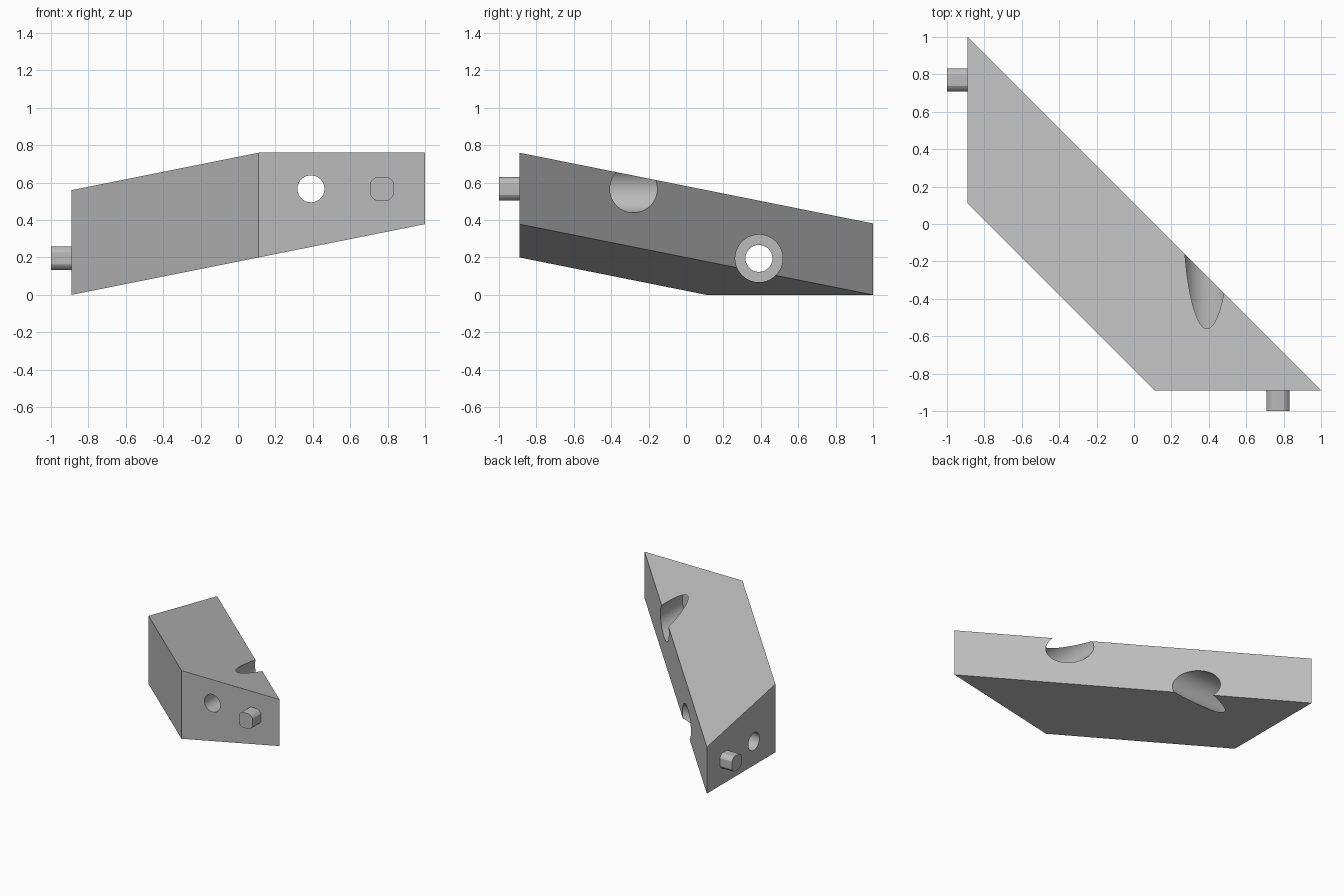
import bpy, bmesh, math
from mathutils import Matrix, Vector

if "Cube" in bpy.data.objects:
    bpy.data.objects.remove(bpy.data.objects["Cube"], do_unlink=True)

GREY = (0.5, 0.5, 0.5, 1)
mat = bpy.data.materials.new("plain grey")
mat.use_nodes = True
mat.diffuse_color = GREY
mat.node_tree.nodes["Principled BSDF"].inputs["Base Color"].default_value = GREY

WALL = -0.89    # outer mounting planes, in x and in y
SEAT = -0.69    # floor of the counterbores
HIGH, LOW = 0.567, 0.195    # heights of the two fixing rows


def make_object(name, bm):
    bmesh.ops.recalc_face_normals(bm, faces=bm.faces)
    mesh = bpy.data.meshes.new(name)
    bm.to_mesh(mesh)
    bm.free()
    mesh.materials.append(mat)
    obj = bpy.data.objects.new(name, mesh)
    bpy.context.collection.objects.link(obj)
    return obj


def prism(name, outline, start, end, axis, across, height):
    """Extrude a 2D outline along y or x, from start to end."""
    def place(u, v, d):
        return (across + u, d, height + v) if axis == "y" else (d, across + u, height + v)
    bm = bmesh.new()
    a, b = ([bm.verts.new(place(u, v, d)) for u, v in outline] for d in (start, end))
    bm.faces.new(a)
    bm.faces.new(b)
    for i in range(len(a)):
        j = (i + 1) % len(a)
        bm.faces.new((a[i], a[j], b[j], b[i]))
    return make_object(name, bm)


def circle(radius, flat=None, n=64):
    """Circle, optionally trimmed to four flats."""
    flat = flat or radius
    def trim(c):
        return max(-flat, min(flat, c))
    return [(trim(radius * math.cos(math.tau * i / n)),
             trim(radius * math.sin(math.tau * i / n))) for i in range(n)]


def smooth(obj):
    bpy.ops.object.select_all(action="DESELECT")
    obj.select_set(True)
    bpy.context.view_layer.objects.active = obj
    bpy.ops.object.shade_smooth_by_angle(angle=math.radians(20))


# Diagonal block: top slopes along y, underside slopes along x
plan = [(WALL, 1), (WALL, 0.11), (0.11, WALL), (1, WALL)]
bm = bmesh.new()
bottom = [bm.verts.new((x, y, 0.2 * (x - WALL))) for x, y in plan]
top = [bm.verts.new((x, y, 0.76 - 0.2 * (y - WALL))) for x, y in plan]
bm.faces.new(bottom)
bm.faces.new(top)
for i in range(4):
    j = (i + 1) % 4
    bm.faces.new((bottom[i], bottom[j], top[j], top[i]))
block = make_object("brace_block", bm)

# Stepped screw holes and locating pins, one set on each mounting face
for side, axis, height in (("front", "y", HIGH), ("right", "x", LOW)):
    for part, radius, start in (("screw_hole", 0.072, -1.2), ("counterbore", 0.127, SEAT)):
        cutter = prism(f"{side}_{part}_cutter", circle(radius), start, 0.6, axis, 0.39, height)
        cutter.hide_render = True
        cutter.hide_set(True)
        cut = block.modifiers.new(f"{side} {part}", "BOOLEAN")
        cut.operation = "DIFFERENCE"
        cut.solver = "EXACT"
        cut.object = cutter
    pin = prism(f"{side}_locating_pin", circle(0.07, 0.0625), -1, WALL + 0.02, axis, 0.77, height)
    smooth(pin)

# Bake the cuts, then drop the cutters
bpy.context.view_layer.objects.active = block
for name in [m.name for m in block.modifiers]:
    bpy.ops.object.modifier_apply(modifier=name)
for obj in [o for o in bpy.data.objects if o.name.endswith("_cutter")]:
    bpy.data.objects.remove(obj, do_unlink=True)
smooth(block)
